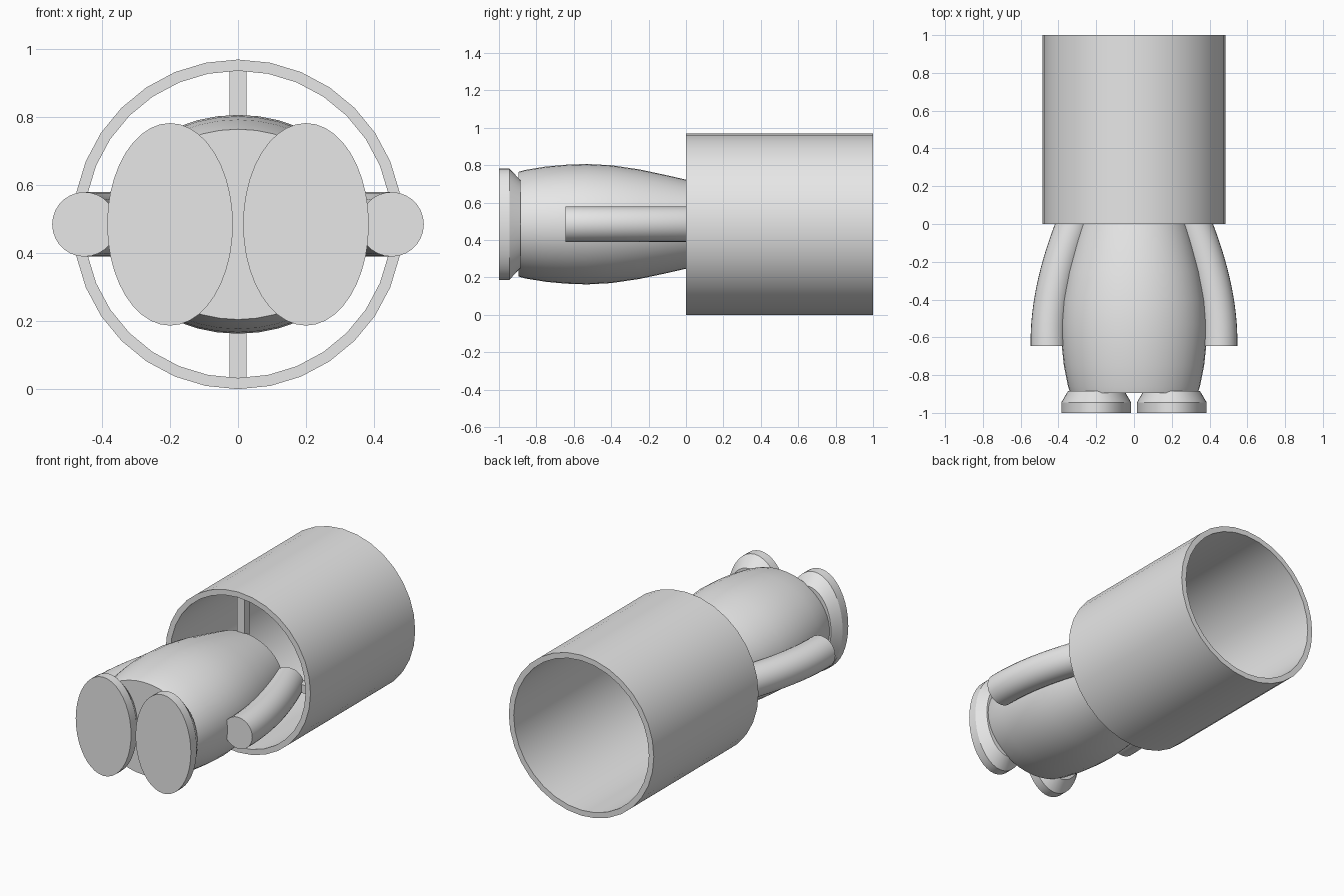
import bpy, bmesh
from math import cos, sin, tau, radians
from mathutils import Vector
from mathutils.geometry import interpolate_bezier

cube = bpy.data.objects.get("Cube")
if cube:
    bpy.data.objects.remove(cube, do_unlink=True)

MID = 0.485  # height of the long axis

grey = bpy.data.materials.new("plain grey")
grey.use_nodes = True
grey.diffuse_color = (0.8, 0.8, 0.8, 1)
grey.node_tree.nodes["Principled BSDF"].inputs["Base Color"].default_value = (0.8, 0.8, 0.8, 1)


def finish(name, bm):
    bmesh.ops.recalc_face_normals(bm, faces=bm.faces)
    mesh = bpy.data.meshes.new(name)
    bm.to_mesh(mesh)
    bm.free()
    mesh.materials.append(grey)
    mesh.shade_smooth()
    mesh.set_sharp_from_angle(angle=radians(30))
    obj = bpy.data.objects.new(name, mesh)
    bpy.context.collection.objects.link(obj)
    return obj


def loft(name, rings, sides=32, hollow=False):
    """Skin elliptical rings given as (centre, sideways axis, side radius, height radius)."""
    bm = bmesh.new()
    loops = []
    for centre, axis, rx, rz in rings:
        loops.append([bm.verts.new(centre + axis * rx * cos(tau * i / sides)
                                   + Vector((0, 0, rz * sin(tau * i / sides))))
                      for i in range(sides)])
    pairs = list(zip(loops, loops[1:]))
    if hollow:
        pairs.append((loops[-1], loops[0]))
    else:
        bm.faces.new(loops[0])
        bm.faces.new(loops[-1])
    for a, b in pairs:
        for i in range(sides):
            j = (i + 1) % sides
            bm.faces.new((a[i], a[j], b[j], b[i]))
    return finish(name, bm)


def straight(x, profile):
    """Rings along y from (y, side radius, height radius) points."""
    return [(Vector((x, y, MID)), Vector((1, 0, 0)), rx, rz) for y, rx, rz in profile]


def bar(name, size, y):
    bm = bmesh.new()
    bmesh.ops.create_cube(bm, size=1)
    bmesh.ops.scale(bm, vec=size, verts=bm.verts)
    bmesh.ops.translate(bm, vec=(0, y, MID), verts=bm.verts)
    return finish(name, bm)


# Open cylindrical head
OUTER, INNER = 0.485, 0.452
loft("head_tube", straight(0, [(0, OUTER, OUTER), (1, OUTER, OUTER),
                               (1, INNER, INNER), (0, INNER, INNER)]), hollow=True)

# Crossed struts holding the head to the body
bar("vertical_strut", (0.05, 0.05, 0.93), 0.05)
bar("horizontal_strut", (0.93, 0.05, 0.05), 0.05)

# Barrel-shaped body
belly = [(-0.895, 0.28), (-0.86, 0.29), (-0.75, 0.308), (-0.64, 0.318), (-0.53, 0.322),
         (-0.4, 0.315), (-0.25, 0.293), (-0.1, 0.261), (0, 0.238), (0.04, 0.228)]
loft("body", straight(0, [(y, r * 1.205, r) for y, r in belly]), sides=40)

for side, label in ((1, "left"), (-1, "right")):
    # Oval foot with a bevelled ankle
    loft(label + "_foot", straight(side * 0.2, [(-1, 0.185, 0.298), (-0.945, 0.185, 0.298),
                                                (-0.885, 0.15, 0.235)]), sides=40)
    # Curved arm
    path = interpolate_bezier(*[Vector((side * x, y, MID)) for x, y in
                                ((0.452, -0.645), (0.458, -0.4), (0.38, -0.15), (0.3, 0.04))], 14)
    rings = []
    for i, p in enumerate(path):
        t = (path[min(i + 1, 13)] - path[max(i - 1, 0)]).normalized()
        rings.append((p, Vector((t.y, -t.x, 0)), 0.095, 0.095))
    loft(label + "_arm", rings, sides=28)
